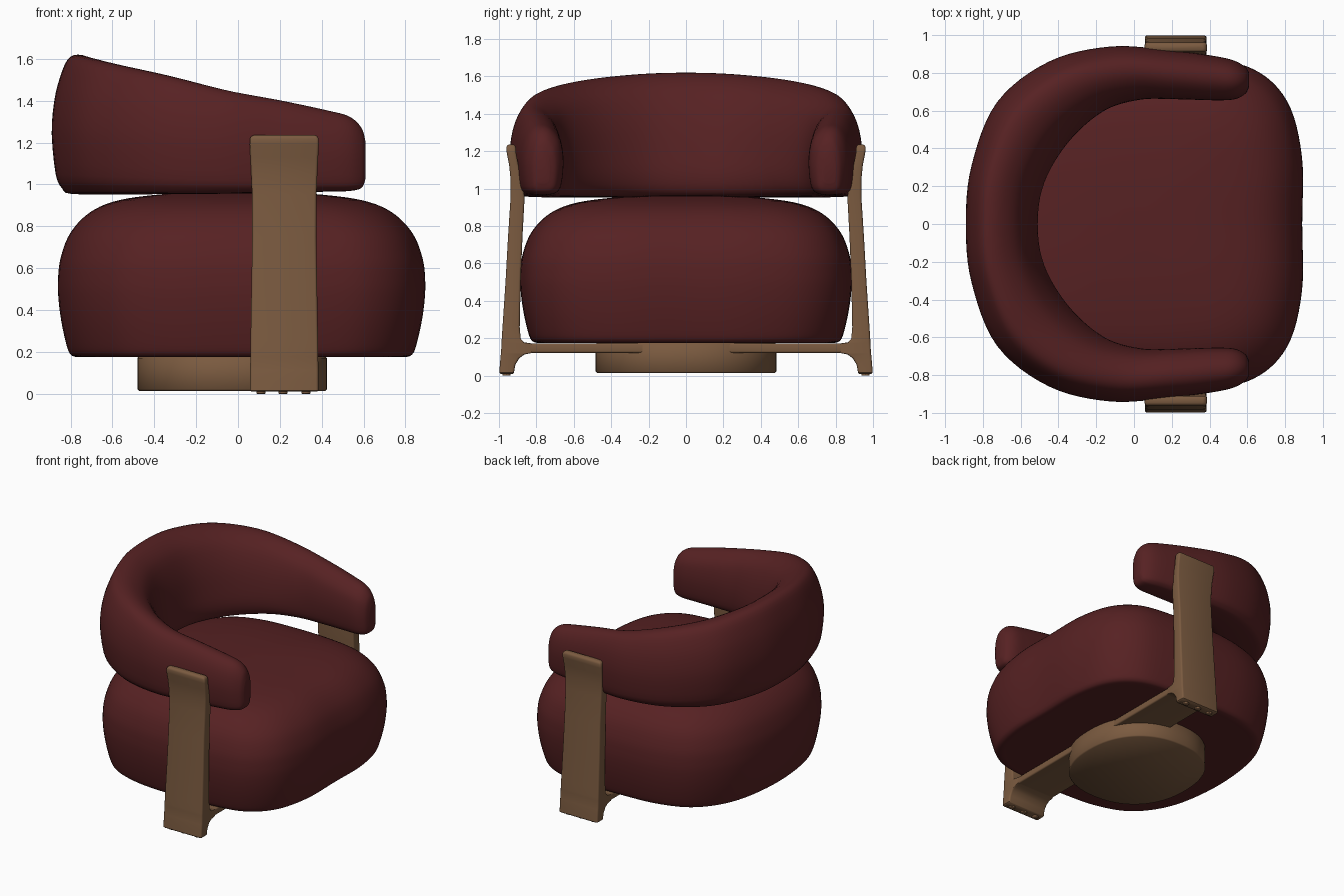
import bpy, bmesh, math

if "Cube" in bpy.data.objects:
    bpy.data.objects.remove(bpy.data.objects["Cube"])


def material(name, rgb):
    m = bpy.data.materials.new(name)
    m.diffuse_color = (*rgb, 1)
    m.use_nodes = True
    m.node_tree.nodes["Principled BSDF"].inputs["Base Color"].default_value = m.diffuse_color
    return m


RED = material("dark_red_fabric", (0.094, 0.0155, 0.0165))
WOOD = material("brown_wood", (0.198, 0.104, 0.051))


def spline(pts, n, closed=False):
    """Catmull-Rom through tuples of any size, n steps per span."""
    c, out = len(pts), []
    for i in range(c if closed else c - 1):
        if closed:
            q = [pts[(i + k) % c] for k in (-1, 0, 1, 2)]
        else:
            q = [pts[min(max(i + k, 0), c - 1)] for k in (-1, 0, 1, 2)]
        for j in range(n):
            t = j / n
            out.append(tuple(
                0.5 * (2 * b + (d - a) * t + (2 * a - 5 * b + 4 * d - e) * t * t
                       + (3 * b - a - 3 * d + e) * t ** 3)
                for a, b, d, e in zip(*q)))
    if not closed:
        out.append(tuple(pts[-1]))
    return out


def loft(name, rings, mat, angle=40):
    """Skin closed rings of equal length and cap both ends."""
    bm = bmesh.new()
    vs = [[bm.verts.new(p) for p in r] for r in rings]
    n = len(rings[0])
    for a, b in zip(vs, vs[1:]):
        for i in range(n):
            k = (i + 1) % n
            bm.faces.new((a[i], a[k], b[k], b[i]))
    bm.faces.new(vs[0])
    bm.faces.new(vs[-1])
    bmesh.ops.recalc_face_normals(bm, faces=bm.faces)
    me = bpy.data.meshes.new(name)
    bm.to_mesh(me)
    bm.free()
    me.materials.append(mat)
    ob = bpy.data.objects.new(name, me)
    bpy.context.collection.objects.link(ob)
    bpy.ops.object.select_all(action='DESELECT')
    ob.select_set(True)
    bpy.context.view_layer.objects.active = ob
    bpy.ops.object.shade_smooth_by_angle(angle=math.radians(angle))
    return ob


def round_rect(a0, a1, b0, b1, r):
    """Rounded rectangle as 2D points."""
    pts = []
    for k, (ca, cb) in enumerate(((a1 - r, b1 - r), (a0 + r, b1 - r),
                                  (a0 + r, b0 + r), (a1 - r, b0 + r))):
        for j in range(4):
            t = math.pi / 2 * (k + j / 3)
            pts.append((ca + r * math.cos(t), cb + r * math.sin(t)))
    return pts


def disc(name, cx, cy, rx, ry, z0, z1, bev, n, mat, power=2.0):
    """Upright disc with softened rims; power above 2 squares the outline."""
    def arm(c):
        return math.copysign(abs(c) ** (2 / power), c)
    rings = []
    for z, d in ((z0, bev), (z0 + bev, 0), (z1 - bev, 0), (z1, bev)):
        rings.append([(cx + (rx - d) * arm(math.cos(2 * math.pi * i / n)),
                       cy + (ry - d) * arm(math.sin(2 * math.pi * i / n)), z)
                      for i in range(n)])
    return loft(name, rings, mat, 60)


# Seat cushion: plan outline scaled along a pillow profile
half = [(0.89, 0), (0.888, 0.36), (0.81, 0.65), (0.63, 0.82), (0.35, 0.875),
        (0.0, 0.885), (-0.35, 0.855), (-0.62, 0.735), (-0.80, 0.45), (-0.86, 0)]
plan = spline(half + [(x, -y) for x, y in half[-2:0:-1]], 6, True)
profile = [(0.3, 0.175), (0.7, 0.175), (0.85, 0.175), (0.90, 0.176), (0.93, 0.188),
           (0.95, 0.225), (0.978, 0.33), (0.996, 0.44), (1, 0.54),
           (0.985, 0.65), (0.93, 0.77), (0.82, 0.868), (0.66, 0.925),
           (0.4, 0.955), (0.15, 0.965), (0.02, 0.966)]
loft("seat_cushion", [[(x * s, y * s, z) for x, y in plan]
                      for s, z in spline(profile, 5)], RED, 60)

# Wrap-around backrest: section swept along outer/inner guide lines
back_sec = [(0.24, 0), (0.13, 0.04), (0.05, 0.14), (0, 0.43), (0.03, 0.66), (0.10, 0.83),
            (0.20, 0.965), (0.33, 1), (0.52, 0.965), (0.73, 0.85), (0.89, 0.62),
            (0.975, 0.35), (1, 0.16), (0.93, 0.03), (0.72, 0)]
arm_sec = [(0.30, 0), (0.15, 0.03), (0.05, 0.12), (0, 0.43), (0.03, 0.66), (0.12, 0.84),
           (0.27, 0.96), (0.47, 1), (0.68, 0.96), (0.88, 0.83), (0.97, 0.66),
           (1, 0.43), (0.95, 0.15), (0.85, 0.04), (0.66, 0)]
# outer x, y, inner x, y, bottom z, top z, blend to arm section
stations = [(-0.89, 0, -0.51, 0, 0.955, 1.62, 0),
            (-0.86, 0.31, -0.475, 0.22, 0.955, 1.61, 0),
            (-0.725, 0.645, -0.345, 0.435, 0.955, 1.575, 0.1),
            (-0.45, 0.86, -0.16, 0.595, 0.956, 1.52, 0.3),
            (-0.12, 0.94, 0.03, 0.655, 0.958, 1.45, 0.6),
            (0.20, 0.918, 0.22, 0.66, 0.962, 1.40, 0.9),
            (0.42, 0.89, 0.42, 0.655, 0.967, 1.355, 1),
            (0.53, 0.865, 0.53, 0.66, 0.97, 1.325, 1),
            (0.59, 0.83, 0.59, 0.69, 0.985, 1.27, 1),
            (0.61, 0.80, 0.61, 0.73, 1.03, 1.20, 1)]
mirrored = [(a, -b, c, -d, e, f, g) for a, b, c, d, e, f, g in stations[:0:-1]]
sec_a, sec_b = spline(back_sec, 3, True), spline(arm_sec, 3, True)
rings = []
for xo, yo, xi, yi, zb, zt, w in spline(mirrored + stations, 6):
    ring = []
    for (ua, va), (ub, vb) in zip(sec_a, sec_b):
        u, v = ua + (ub - ua) * w, va + (vb - va) * w
        ring.append((xo + (xi - xo) * u, yo + (yi - yo) * u, zb + (zt - zb) * v))
    rings.append(ring)
loft("backrest", rings, RED, 60)

# Side legs: z, outer y, inner y, half width, with fillets into the cross bar
leg = [(0.010, 0.992, 0.926, 0.157), (0.016, 0.998, 0.920, 0.163),
       (0.060, 0.995, 0.912, 0.163), (0.095, 0.992, 0.890, 0.163),
       (0.114, 0.990, 0.862, 0.163), (0.122, 0.989, 0.820, 0.163),
       (0.172, 0.986, 0.820, 0.162), (0.178, 0.986, 0.865, 0.162),
       (0.198, 0.985, 0.884, 0.162), (0.26, 0.981, 0.889, 0.161),
       (0.50, 0.965, 0.884, 0.157), (0.75, 0.951, 0.874, 0.153),
       (0.95, 0.938, 0.863, 0.154), (1.05, 0.938, 0.872, 0.158),
       (1.13, 0.946, 0.897, 0.162), (1.19, 0.958, 0.908, 0.165),
       (1.218, 0.961, 0.910, 0.164), (1.230, 0.957, 0.914, 0.158),
       (1.236, 0.948, 0.922, 0.146)]
LEG_X = 0.221
for side, s in (("left", -1), ("right", 1)):
    loft(side + "_leg",
         [[(x, s * y, z) for x, y in round_rect(LEG_X - w, LEG_X + w, yi, yo, 0.012)]
          for z, yo, yi, w in leg], WOOD)
    # Small floor glides
    for i, x in enumerate((0.11, 0.215, 0.325)):
        disc(f"{side}_glide_{i + 1}", x, s * 0.96, 0.022, 0.022, 0, 0.014, 0.003, 16, WOOD)

# Cross bar under the seat
loft("cross_bar", [[(x, y, z) for x, z in
                    round_rect(LEG_X - 0.162, LEG_X + 0.162, 0.122, 0.173, 0.01)]
                   for y in (-0.84, 0.84)], WOOD)

# Round plinth
disc("round_base", -0.028, 0, 0.453, 0.483, 0.014, 0.178, 0.008, 72, WOOD, 2.25)
